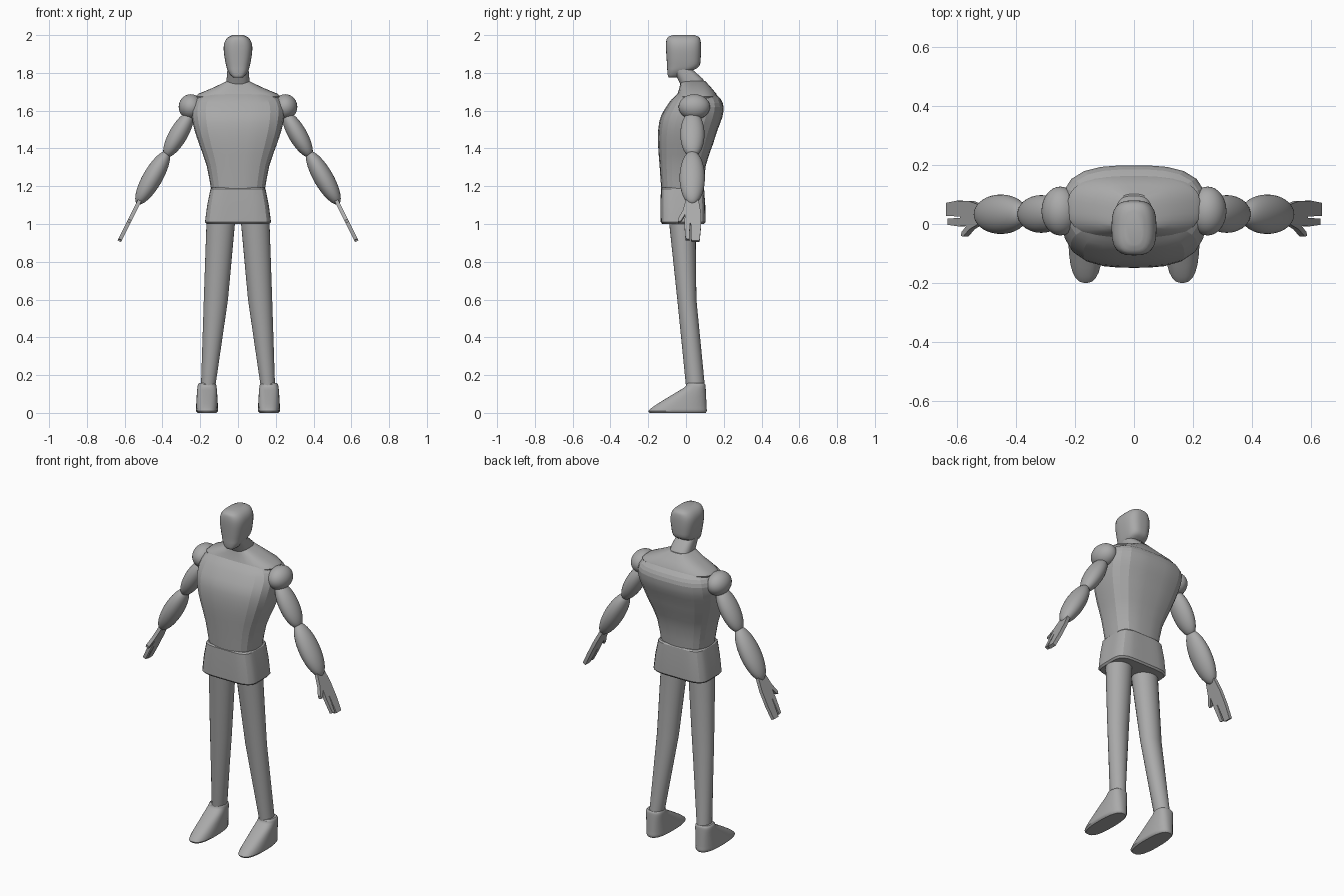
import bpy, bmesh, math
from mathutils import Matrix, Vector

if "Cube" in bpy.data.objects:
    bpy.data.objects.remove(bpy.data.objects["Cube"])

grey = bpy.data.materials.new("plain grey")
grey.diffuse_color = (0.4, 0.4, 0.4, 1)
grey.use_nodes = True
grey.node_tree.nodes["Principled BSDF"].inputs["Base Color"].default_value = grey.diffuse_color


def finish(name, bm, angle=30, mirror=False):
    bmesh.ops.recalc_face_normals(bm, faces=bm.faces)
    me = bpy.data.meshes.new(name)
    bm.to_mesh(me)
    bm.free()
    me.materials.append(grey)
    ob = bpy.data.objects.new(name, me)
    bpy.context.collection.objects.link(ob)
    if mirror:
        ob.modifiers.new("mirror", 'MIRROR').use_mirror_merge = False
    bpy.ops.object.select_all(action='DESELECT')
    ob.select_set(True)
    bpy.context.view_layer.objects.active = ob
    if angle:
        bpy.ops.object.shade_smooth_by_angle(angle=math.radians(angle))
    return ob


def loft(name, rings, power=2.0, sides=32, steps=1, angle=30, mirror=False):
    """rings: (z, centre x, half width, y front, y back), joined by superellipse sections"""
    keys = [Vector(r) for r in rings]
    path = []
    for i in range(len(keys) - 1):
        a, b = keys[i], keys[i + 1]
        p, n = keys[max(i - 1, 0)], keys[min(i + 2, len(keys) - 1)]
        for s in range(steps):
            t = s / steps
            path.append(0.5 * (2 * a + (b - p) * t + (2 * p - 5 * a + 4 * b - n) * t ** 2
                               + (3 * a - p - 3 * b + n) * t ** 3))
    path.append(keys[-1])
    bm = bmesh.new()
    loops = []
    for z, cx, hw, y0, y1 in path:
        ring = []
        for k in range(sides):
            th = 2 * math.pi * k / sides
            c, s = math.cos(th), math.sin(th)
            r = (abs(c) ** power + abs(s) ** power) ** (-1 / power)
            ring.append(bm.verts.new((cx + hw * r * c, (y0 + y1) / 2 + (y1 - y0) / 2 * r * s, z)))
        loops.append(ring)
    for a, b in zip(loops, loops[1:]):
        for k in range(sides):
            j = (k + 1) % sides
            bm.faces.new((a[k], a[j], b[j], b[k]))
    bm.faces.new(loops[0][::-1])
    bm.faces.new(loops[-1])
    return finish(name, bm, angle, mirror)


def ellipsoid(name, centre, radii, tilt=0.0):
    bm = bmesh.new()
    m = Matrix.Translation(centre) @ Matrix.Rotation(tilt, 4, 'Y') @ Matrix.Diagonal((*radii, 1))
    bmesh.ops.create_uvsphere(bm, u_segments=32, v_segments=20, radius=1, matrix=m)
    return finish(name, bm, 30, True)


# head with narrow chin
loft("head", [(1.775, 0, .022, -.09, -.045), (1.785, 0, .036, -.096, -.02), (1.81, 0, .053, -.099, .03),
              (1.835, 0, .062, -.1, .07), (1.88, 0, .071, -.103, .078), (1.93, 0, .076, -.106, .08),
              (1.965, 0, .07, -.105, .078), (1.988, 0, .053, -.097, .07), (2.0, 0, .028, -.07, .045)],
     power=3, steps=3, angle=40)

# neck leaning forward, and sloping shoulders
loft("neck", [(1.74, 0, .06, -.03, .105), (1.77, 0, .06, -.045, .088), (1.83, 0, .055, -.075, .02)], power=3)
loft("shoulder_slope", [(1.62, 0, .2, -.05, .15), (1.675, 0, .225, -.05, .165), (1.69, 0, .208, -.045, .16),
                        (1.72, 0, .135, -.035, .135), (1.757, 0, .058, -.028, .102)], power=2.8)

# barrel torso
loft("torso", [(1.18, 0, .142, -.131, .092), (1.31, 0, .166, -.14, .105), (1.42, 0, .205, -.148, .142),
               (1.5, 0, .231, -.147, .168), (1.565, 0, .244, -.135, .192), (1.62, 0, .244, -.105, .199),
               (1.66, 0, .225, -.076, .185), (1.688, 0, .185, -.045, .155)],
     power=3, sides=28, steps=2, angle=12)

# hip block
loft("hips", [(1.0, 0, .166, -.125, .095), (1.01, 0, .175, -.134, .103), (1.1, 0, .163, -.135, .102),
              (1.185, 0, .146, -.133, .096), (1.193, 0, .138, -.127, .09)], power=5, sides=40)

# legs and feet
loft("legs", [(1.06, .088, .077, -.095, .05), (.6, .117, .064, -.046, .055), (.14, .158, .038, 0, .1)],
     sides=28, mirror=True)
loft("feet", [(0, .164, .05, -.192, .104), (.01, .164, .058, -.2, .11), (.028, .164, .058, -.18, .109),
              (.05, .164, .057, -.148, .108), (.1, .164, .054, -.066, .106), (.135, .164, .051, -.008, .104),
              (.15, .164, .048, .0, .102), (.157, .164, .042, .008, .096)], power=2.6, steps=2, mirror=True)

# arms
ellipsoid("shoulders", (.25, .044, 1.62), (.064, .083, .067))
ellipsoid("upper_arms", (.315, .034, 1.475), (.049, .064, .138), -math.radians(30))
ellipsoid("forearms", (.452, .033, 1.245), (.052, .067, .161), -math.radians(30))

# flat hands: outline in (y, z), leaning outward
outline = [(0, 1.125), (-.018, 1.065), (-.043, 1.022), (-.04, 1.007), (-.027, 1.012), (-.006, 1.045),
           (-.008, .99), (-.003, .918), (.018, .915), (.021, 1.0), (.025, 1.0), (.028, .908),
           (.072, .908), (.079, .98), (.078, 1.06), (.066, 1.125)]
bm = bmesh.new()
lean = lambda z: .525 + (1.115 - z) * .5
face = bm.faces.new([bm.verts.new((lean(z) - .009, y, z - .004)) for y, z in outline])
new = bmesh.ops.extrude_face_region(bm, geom=[face])["geom"]
bmesh.ops.translate(bm, vec=(.018, 0, .009), verts=[v for v in new if isinstance(v, bmesh.types.BMVert)])
finish("hands", bm, 30, True)
